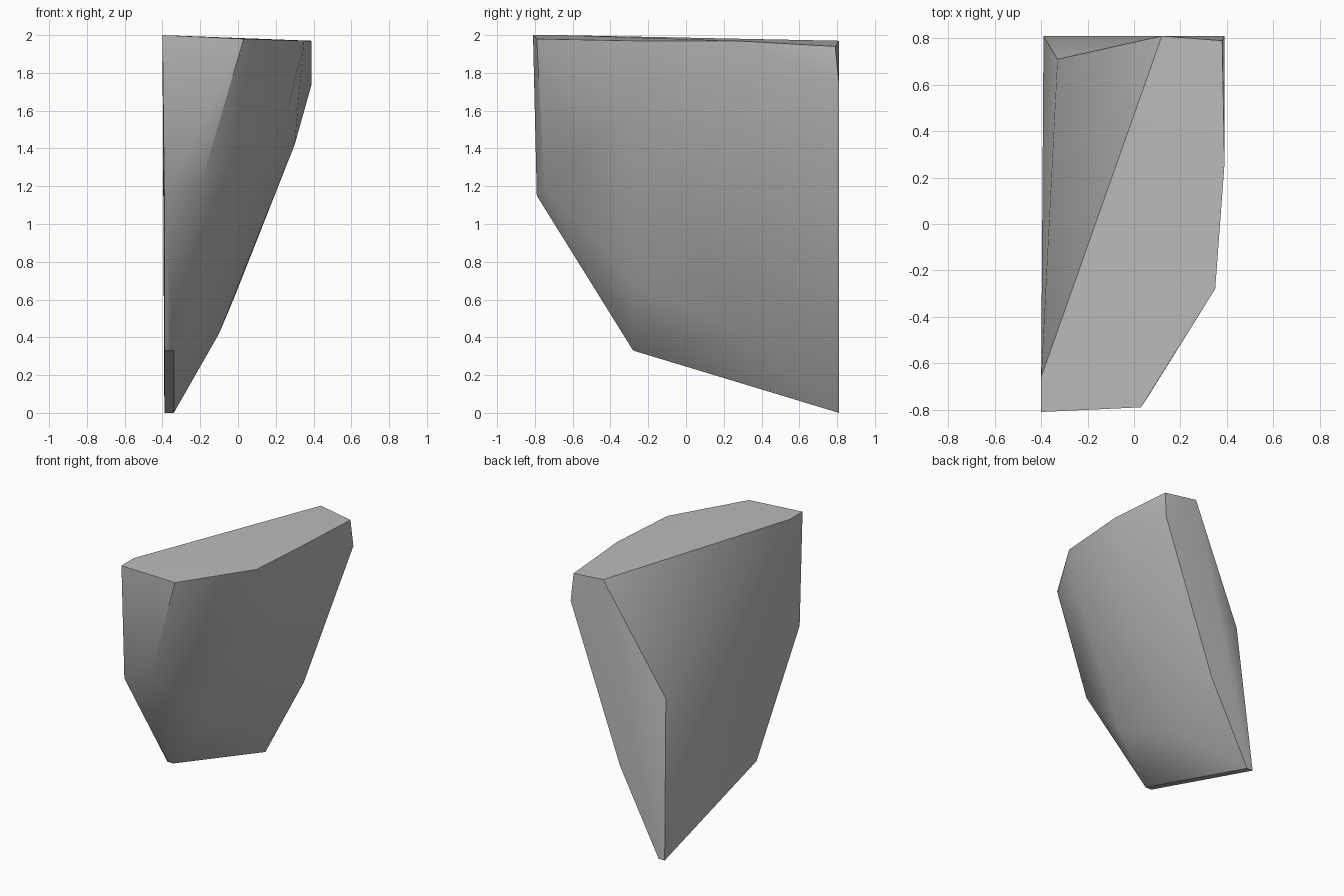
import bpy
import bmesh
import math

default = bpy.data.objects.get("Cube")
if default:
    bpy.data.objects.remove(default, do_unlink=True)

# Stone colour
stone = bpy.data.materials.new("grey_stone")
stone.use_nodes = True
grey = (0.5, 0.5, 0.5, 1.0)
stone.diffuse_color = grey
stone.node_tree.nodes["Principled BSDF"].inputs["Base Color"].default_value = grey

# Corners of the broken rock shard, grouped by part
top_rim = [(-0.40, -0.81, 2.0), (0.03, -0.79, 1.98), (0.35, -0.28, 1.97),
           (0.39, 0.26, 1.97), (0.38, 0.79, 1.94), (0.12, 0.81, 1.97),
           (-0.40, -0.66, 2.0)]
front_corners = [(-0.39, -0.79, 1.15), (0.06, -0.745, 1.93), (-0.20, -0.75, 1.20)]
bulging_side = [(0.27, -0.28, 1.63), (-0.11, -0.28, 0.69),
                (0.30, 0.30, 1.42), (-0.10, 0.30, 0.42)]
back_corners = [(0.39, 0.81, 1.74), (-0.02, 0.81, 0.61), (-0.33, 0.71, 1.16)]
foot = [(x, y, z) for x in (-0.39, -0.34) for y, z in ((-0.28, 0.33), (0.81, 0.0))]

# Wrap the corners in one convex skin
bm = bmesh.new()
for corner in top_rim + front_corners + bulging_side + back_corners + foot:
    bm.verts.new(corner)
hull = bmesh.ops.convex_hull(bm, input=bm.verts[:])
loose = [v for v in bm.verts if not v.link_faces]
bmesh.ops.delete(bm, geom=loose, context="VERTS")
bmesh.ops.recalc_face_normals(bm, faces=bm.faces[:])

mesh = bpy.data.meshes.new("rock_shard")
bm.to_mesh(mesh)
bm.free()
mesh.materials.append(stone)
shard = bpy.data.objects.new("rock_shard", mesh)
bpy.context.collection.objects.link(shard)

# Soft facets with crisp broken edges
bpy.ops.object.select_all(action="DESELECT")
shard.select_set(True)
bpy.context.view_layer.objects.active = shard
bpy.ops.object.shade_smooth_by_angle(angle=math.radians(30))
